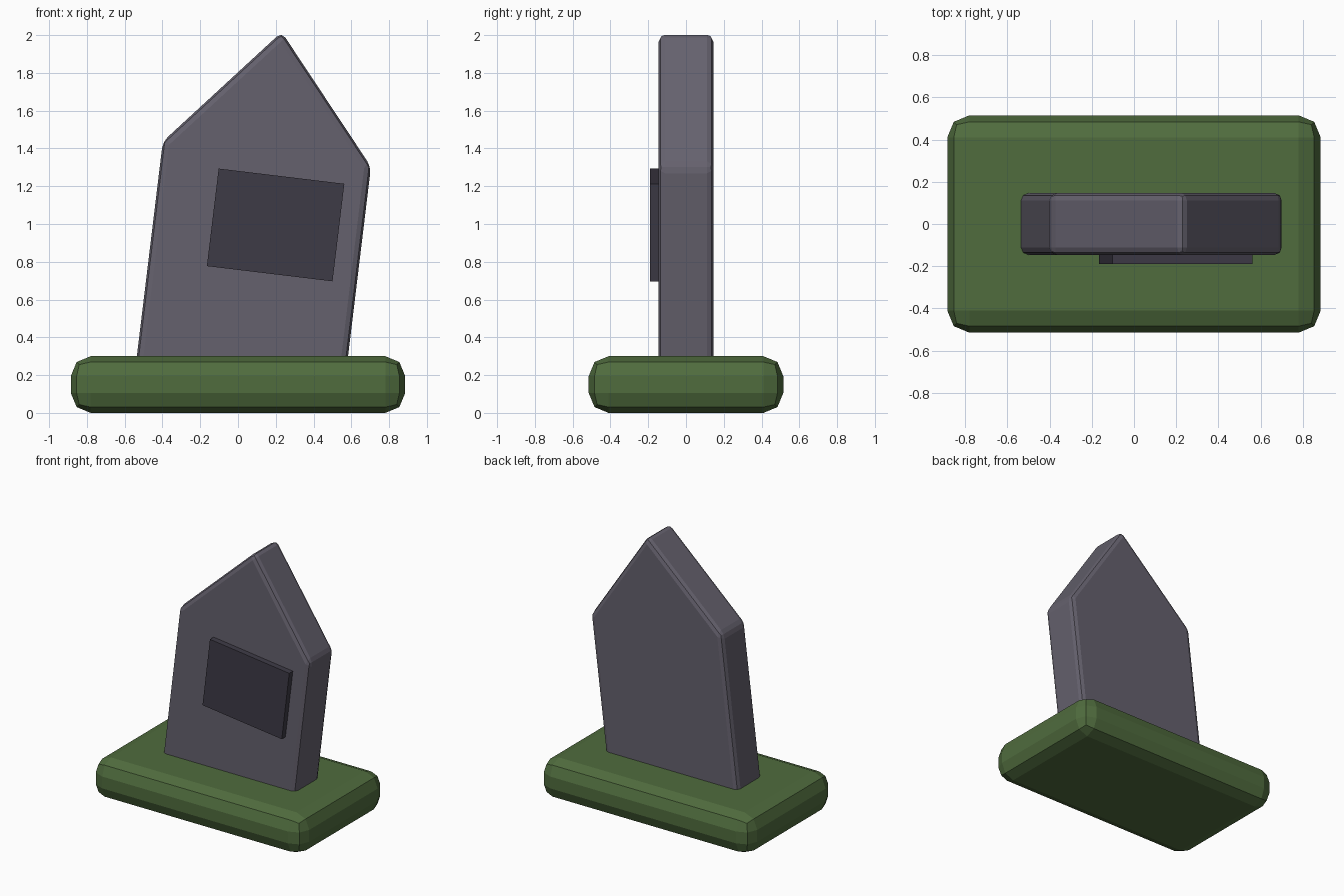
import bpy, bmesh
from math import radians, sin, cos

if "Cube" in bpy.data.objects:
    bpy.data.objects.remove(bpy.data.objects["Cube"])

TILT = radians(6.9)


def material(name, rgb):
    m = bpy.data.materials.new(name)
    m.diffuse_color = (*rgb, 1)
    m.use_nodes = True
    m.node_tree.nodes["Principled BSDF"].inputs["Base Color"].default_value = m.diffuse_color
    return m


def slab(name, profile, y0, y1, mat, bevel=0):
    """Extrude an x/z profile from y0 to y1, with optional rounded edges."""
    bm = bmesh.new()
    face = bm.faces.new([bm.verts.new((x, y0, z)) for x, z in profile])
    new = bmesh.ops.extrude_face_region(bm, geom=[face])["geom"]
    verts = [v for v in new if isinstance(v, bmesh.types.BMVert)]
    bmesh.ops.translate(bm, verts=verts, vec=(0, y1 - y0, 0))
    bmesh.ops.recalc_face_normals(bm, faces=bm.faces)
    mesh = bpy.data.meshes.new(name)
    bm.to_mesh(mesh)
    bm.free()
    mesh.materials.append(mat)
    ob = bpy.data.objects.new(name, mesh)
    bpy.context.collection.objects.link(ob)
    if bevel:
        mod = ob.modifiers.new("bevel", 'BEVEL')
        mod.width = bevel
        mod.segments = 2
        mod.limit_method = 'NONE'
    return ob


def rect(w, z0, z1):
    return [(-w / 2, z0), (w / 2, z0), (w / 2, z1), (-w / 2, z1)]


def lean(points, cx, cz):
    """Tilt profile points to the right about (cx, cz)."""
    return [(cx + x * cos(TILT) + z * sin(TILT),
             cz - x * sin(TILT) + z * cos(TILT)) for x, z in points]


grass = material("grass", (0.08, 0.15, 0.048))
stone = material("stone", (0.13, 0.12, 0.155))
dark = material("dark_stone", (0.048, 0.043, 0.062))

# Grassy mound
slab("grass_base", rect(1.77, 0, 0.3), -0.515, 0.515, grass, 0.105)

# Leaning pointed headstone, origin midway between the shoulders
head = [(-0.555, -1.21), (0.555, -1.21), (0.555, 0), (0, 0.651), (-0.555, 0)]
slab("headstone", lean(head, 0.153, 1.37), -0.146, 0.146, stone, 0.035)

# Plaque on the front face
slab("plaque", lean(rect(0.67, -0.26, 0.26), 0.199, 0.995), -0.19, -0.12, dark)
